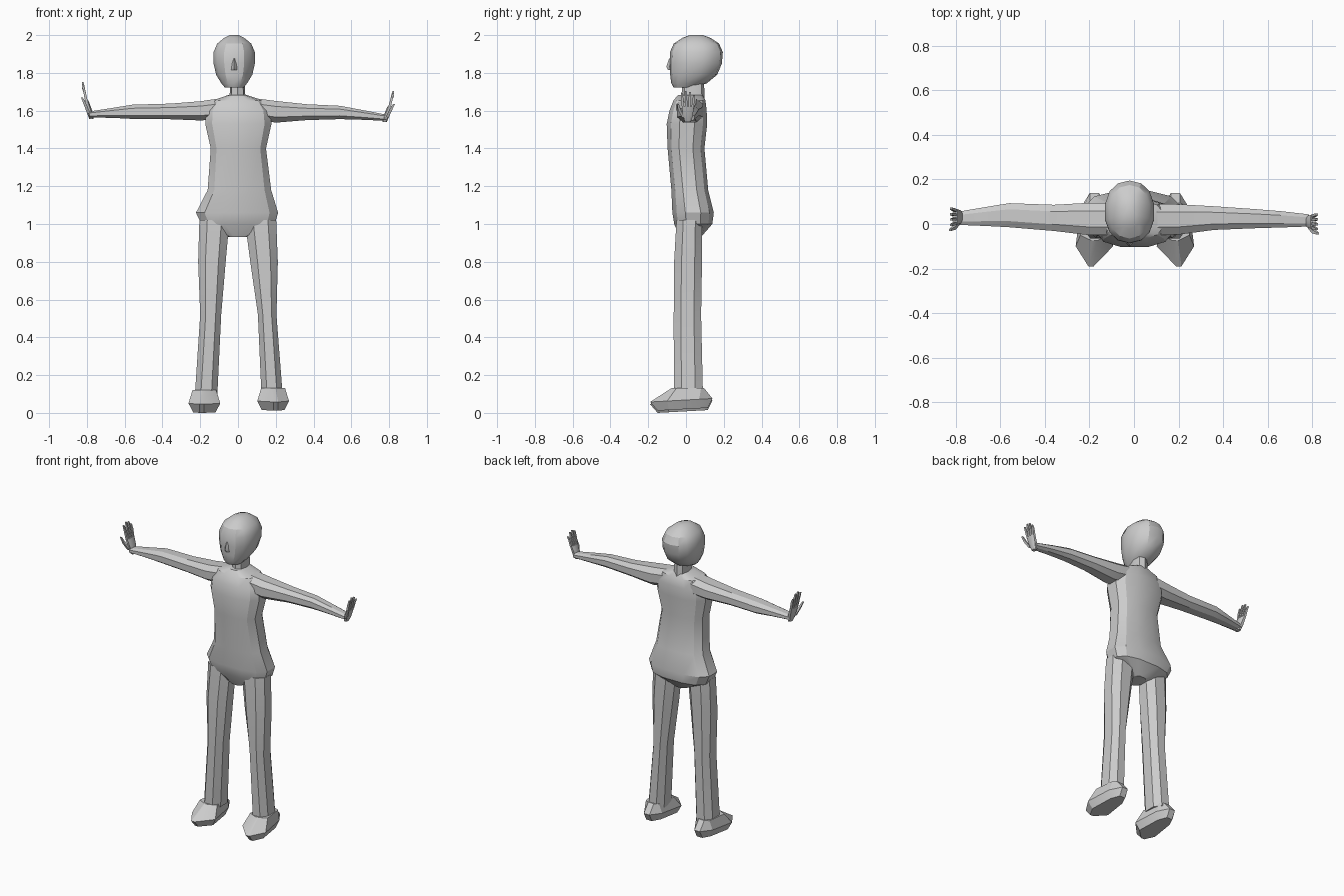
import bpy, bmesh, math

skin = bpy.data.materials.new("plain_grey")
skin.diffuse_color = (0.6, 0.6, 0.6, 1)


def finish(name, bm):
    bmesh.ops.recalc_face_normals(bm, faces=bm.faces)
    me = bpy.data.meshes.new(name)
    bm.to_mesh(me)
    bm.free()
    me.materials.append(skin)
    ob = bpy.data.objects.new(name, me)
    bpy.context.collection.objects.link(ob)
    bpy.ops.object.select_all(action='DESELECT')
    ob.select_set(True)
    bpy.context.view_layer.objects.active = ob
    bpy.ops.object.shade_smooth_by_angle(angle=math.radians(28))
    return ob


def loft(name, rings, n=8, power=0.8, axis='z', turn=0.0):
    """Skin over rounded rings (level, a0, a1, b0, b1): bounds in the two other axes."""
    bm = bmesh.new()
    loops = []
    for level, a0, a1, b0, b1 in rings:
        loop = []
        for i in range(n):
            t = 2 * math.pi * (i + turn) / n
            c, s = math.cos(t), math.sin(t)
            a = (a0 + a1) / 2 + (a1 - a0) / 2 * math.copysign(abs(c) ** power, c)
            b = (b0 + b1) / 2 + (b1 - b0) / 2 * math.copysign(abs(s) ** power, s)
            loop.append(bm.verts.new((a, b, level) if axis == 'z' else (level, a, b)))
        loops.append(loop)
    for lo, hi in zip(loops, loops[1:]):
        for i in range(n):
            j = (i + 1) % n
            bm.faces.new((lo[i], lo[j], hi[j], hi[i]))
    bm.faces.new(loops[0])
    bm.faces.new(loops[-1])
    return finish(name, bm)


# Head: egg shape with a long back and a flat chin
loft("head", [
    (1.722, -0.07, 0.03, -0.065, 0.05),
    (1.745, -0.09, 0.05, -0.078, 0.11),
    (1.79, -0.118, 0.078, -0.084, 0.165),
    (1.85, -0.132, 0.092, -0.086, 0.19),
    (1.91, -0.132, 0.092, -0.085, 0.195),
    (1.955, -0.112, 0.072, -0.065, 0.175),
    (1.985, -0.075, 0.035, -0.02, 0.13),
    (2.0, -0.045, 0.005, 0.02, 0.09)], n=14, power=0.9, turn=0.5)

# Nose: small wedge
loft("nose", [(1.815, -0.036, -0.004, -0.095, -0.07),
              (1.832, -0.034, -0.006, -0.104, -0.07),
              (1.875, -0.026, -0.014, -0.09, -0.07)], n=4, power=1)

# Neck
loft("neck", [(1.64, -0.045, 0.04, -0.025, 0.10),
              (1.76, -0.042, 0.036, -0.02, 0.095)], n=8)

# Torso: crotch, hips, waist, chest, shoulders
loft("torso", [
    (0.93, -0.05, 0.05, -0.035, 0.08),
    (1.0, -0.20, 0.20, -0.065, 0.142),
    (1.06, -0.228, 0.218, -0.075, 0.15),
    (1.18, -0.165, 0.18, -0.08, 0.12),
    (1.40, -0.148, 0.152, -0.10, 0.10),
    (1.53, -0.178, 0.182, -0.105, 0.115),
    (1.60, -0.175, 0.175, -0.09, 0.112),
    (1.655, -0.135, 0.135, -0.068, 0.105),
    (1.682, -0.055, 0.05, -0.045, 0.09)], n=12, power=0.75, turn=0.5)

# Legs: slightly different stance on each side
for side, rows in (
        ("left", [(0.10, 0.12, 0.24), (0.52, 0.102, 0.207), (0.80, 0.06, 0.216), (1.02, 0.03, 0.208)]),
        ("right", [(0.10, -0.232, -0.105), (0.52, -0.204, -0.085), (0.80, -0.216, -0.06), (1.02, -0.21, -0.04)])):
    depth = [(-0.07, 0.095), (-0.07, 0.085), (-0.068, 0.09), (-0.055, 0.09)]
    loft(side + "_leg", [r + d for r, d in zip(rows, depth)], n=8, power=0.85, turn=0.5)


# Feet: ankle ring widening to a pointed sole outline
def foot(name, s, cx, lift):
    levels = [(0.12, 0.063, -0.075, -0.05, 0.08, 0.095),
              (0.048, 0.084, -0.19, -0.10, 0.07, 0.14),
              (0.0, 0.06, -0.15, -0.09, 0.06, 0.115)]
    bm = bmesh.new()
    loops = []
    for z, w, toe, front, back, heel in levels:
        tip = cx + (0.015 if z < 0.1 else 0) * -s * -1
        pts = [(tip - 0.012, toe), (tip + 0.012, toe), (cx + w, front),
               (cx + w * 0.75, back), (cx + 0.02, heel), (cx - 0.02, heel),
               (cx - w * 0.75, back), (cx - w, front)]
        loops.append([bm.verts.new((x, y, z + lift + (0.015 * (y + 0.15) / 0.27 if z < 0.1 else 0)))
                      for x, y in pts])
    for lo, hi in zip(loops, loops[1:]):
        for i in range(8):
            bm.faces.new((lo[i], lo[i - 1], hi[i - 1], hi[i]))
    bm.faces.new(loops[0])
    bm.faces.new(loops[-1])
    finish(name, bm)


foot("left_foot", 1, 0.186, 0.012)
foot("right_foot", -1, -0.178, 0.0)

# Arms: shoulder, upper arm, elbow, forearm, wrist
loft("left_arm", [
    (0.10, -0.055, 0.095, 1.55, 1.668), (0.20, -0.052, 0.093, 1.533, 1.655),
    (0.36, -0.03, 0.083, 1.547, 1.637), (0.54, -0.022, 0.07, 1.553, 1.628),
    (0.66, -0.018, 0.06, 1.55, 1.605), (0.785, -0.013, 0.045, 1.545, 1.58)],
    n=8, axis='x', turn=0.5)
loft("right_arm", [
    (-0.10, -0.055, 0.10, 1.55, 1.668), (-0.20, -0.055, 0.10, 1.545, 1.653),
    (-0.36, -0.035, 0.09, 1.552, 1.64), (-0.56, -0.018, 0.097, 1.554, 1.634),
    (-0.66, -0.012, 0.08, 1.56, 1.617), (-0.785, -0.006, 0.058, 1.563, 1.597)],
    n=8, axis='x', turn=0.5)


# Hands: bent upward, palm facing out, with four fingers and a thumb
def hand(name, s, cy, z, h, width):
    def part(label, rows, n):
        loft(name + label, [(z + dz * h, s * x - t, s * x + t, cy + y - w, cy + y + w)
                            for dz, x, t, y, w in rows], n=n, power=0.7, turn=0.5)
    part("_palm", [(0, 0.776, 0.012, 0, 0.5 * width), (0.2, 0.786, 0.017, 0, 0.8 * width),
                   (0.5, 0.803, 0.012, 0, width)], 8)
    for k, tip in enumerate((0.93, 1.0, 0.97, 0.85)):
        y = (k - 1.5) * width * 0.5
        part("_finger_%d" % (k + 1),
             [(0.47, 0.802, 0.009, y, 0.008), (0.72, 0.812, 0.008, y * 1.15, 0.008),
              (tip, 0.822, 0.006, y * 1.3, 0.006)], 4)
    part("_thumb", [(0.15, 0.79, 0.011, -0.7 * width, 0.01),
                    (0.38, 0.808, 0.010, -1.3 * width, 0.010),
                    (0.58, 0.826, 0.006, -1.55 * width, 0.006)], 4)


hand("left_hand", 1, 0.01, 1.54, 0.165, 0.034)
hand("right_hand", -1, 0.032, 1.556, 0.195, 0.038)
